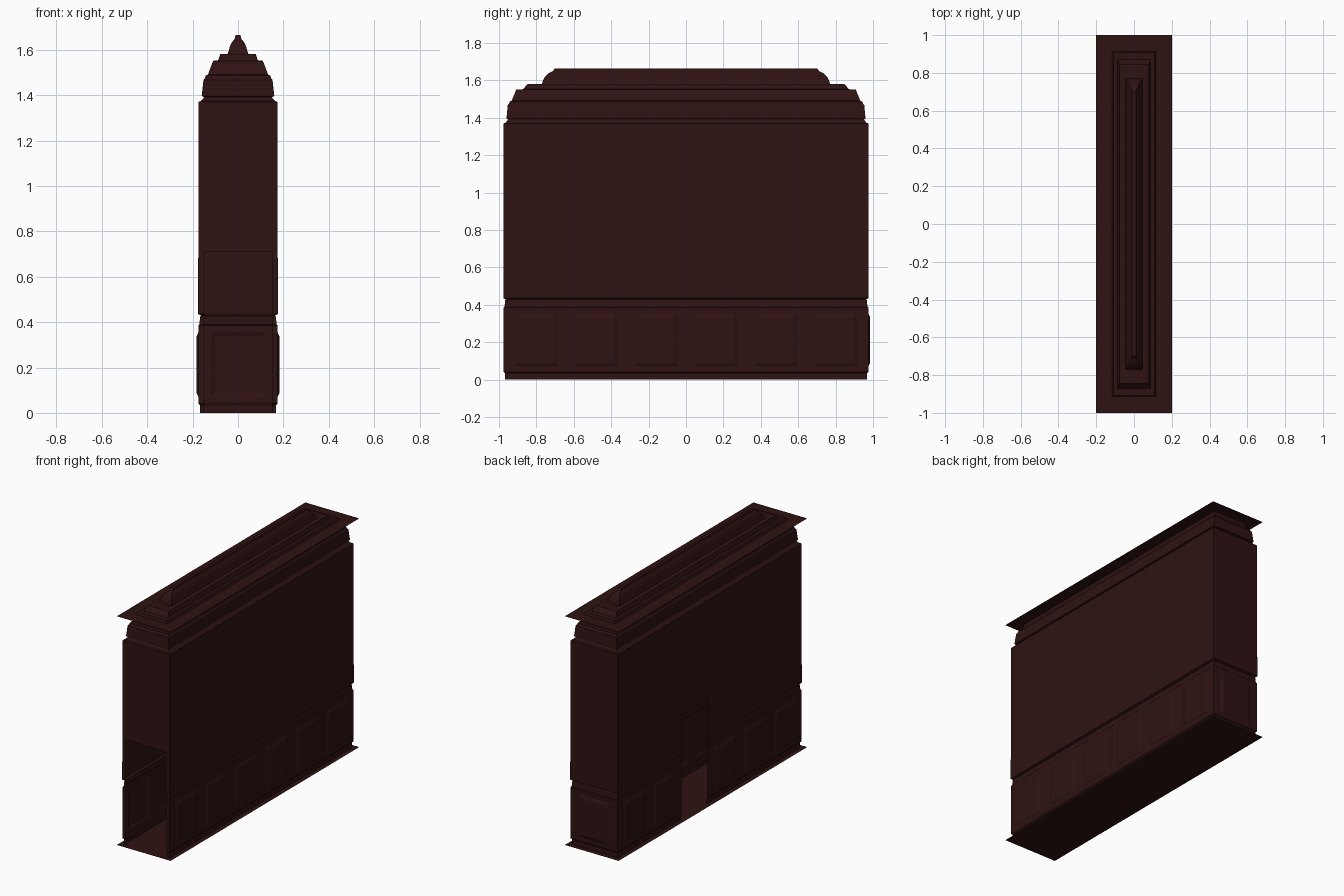
import bpy, bmesh

if "Cube" in bpy.data.objects:
    bpy.data.objects.remove(bpy.data.objects["Cube"])

wood = bpy.data.materials.new("dark_wood")
wood.diffuse_color = (0.028, 0.006, 0.006, 1)
wood.use_nodes = True
wood.node_tree.nodes["Principled BSDF"].inputs["Base Color"].default_value = wood.diffuse_color


def finish(name, bm):
    mesh = bpy.data.meshes.new(name)
    bm.to_mesh(mesh)
    bm.free()
    mesh.materials.append(wood)
    ob = bpy.data.objects.new(name, mesh)
    bpy.context.collection.objects.link(ob)
    return ob


def loft(bm, loops):
    """Skin closed loops of points, one above the other."""
    rings = [[bm.verts.new(p) for p in lp] for lp in loops]
    n = len(rings[0])
    for a, b in zip(rings, rings[1:]):
        for i in range(n):
            j = (i + 1) % n
            bm.faces.new((a[i], a[j], b[j], b[i]))
    return rings


def rect(hx, hy, z):
    return [(-hx, -hy, z), (hx, -hy, z), (hx, hy, z), (-hx, hy, z)]


def stepped_part(name, rows, cap=False):
    bm = bmesh.new()
    rings = loft(bm, [rect(*r) for r in rows])
    if cap:
        bm.faces.new(rings[-1])
    return finish(name, bm)


# Walls: baseboard, wainscot, chair rail and upper wall, with two doorways
PANEL_Y = [-0.80, -0.48, -0.16, 0.16, 0.48, 0.80]
PW, PB, PT = 0.12, 0.065, 0.36
DOOR = (0.02, 0.30)
DOOR_TOP = 0.71
ys = sorted([round(c + s * PW, 3) for c in PANEL_Y for s in (-1, 1)] + list(DOOR))
front_x = [-0.15, 0.15]
back_x = [-0.125, 0.125]


def wall_loop(hx, z):
    hy = hx + 0.8
    pts = [(-hx, -hy)] + [(x, -hy) for x in front_x]
    pts += [(hx, -hy)] + [(hx, y) for y in ys]
    pts += [(hx, hy)] + [(x, hy) for x in reversed(back_x)]
    pts += [(-hx, hy)] + [(-hx, y) for y in reversed(ys)]
    return [(x, y, z) for x, y in pts]


wall_rows = [(0.168, 0), (0.168, 0.035), (0.175, 0.042), (0.175, PB), (0.175, PT),
             (0.175, 0.385), (0.170, 0.39), (0.167, 0.425), (0.163, 0.43),
             (0.177, 0.436), (0.175, DOOR_TOP), (0.175, 1.37)]
bm = bmesh.new()
loft(bm, [wall_loop(*r) for r in wall_rows])

openings, panels = [], []
for f in bm.faces:
    c = f.calc_center_median()
    front = c.y < -0.94 and abs(c.x) < 0.15
    side = c.x < -0.15 and DOOR[0] < c.y < DOOR[1]
    if c.z < DOOR_TOP and (front or side):
        openings.append(f)
    elif PB < c.z < PT:
        on_long = abs(c.x) > 0.17 and abs(c.y) < 0.93
        if on_long and any(abs(c.y - p) < PW for p in PANEL_Y):
            # skip the slivers left beside the side doorway
            if not (c.x < 0 and 0 < c.y < 0.32):
                panels.append(f)
        elif c.y > 0.94 and abs(c.x) < 0.12:
            panels.append(f)

bm.normal_update()
# Right-wall panels split by the door columns are inset as one region
bmesh.ops.inset_region(bm, faces=panels, thickness=0.006, depth=0, use_even_offset=True)
bmesh.ops.inset_region(bm, faces=panels, thickness=0.018, depth=0.008, use_even_offset=True)
bmesh.ops.delete(bm, geom=openings, context='FACES')
finish("panelled_walls", bm)

# Crown moulding above the walls
stepped_part("crown_moulding", [
    (0.175, 0.975, 1.37), (0.164, 0.964, 1.374), (0.152, 0.955, 1.388),
    (0.150, 0.952, 1.393), (0.160, 0.960, 1.396), (0.152, 0.953, 1.468),
    (0.146, 0.946, 1.475), (0.143, 0.943, 1.486), (0.132, 0.932, 1.492),
    (0.118, 0.916, 1.53), (0.109, 0.908, 1.552)])

# Stepped ceiling tray rising to a coved ridge
stepped_part("ceiling_tray", [
    (0.109, 0.908, 1.552), (0.088, 0.872, 1.553), (0.078, 0.845, 1.582),
    (0.046, 0.770, 1.582), (0.040, 0.765, 1.60), (0.034, 0.755, 1.62),
    (0.024, 0.735, 1.638), (0.015, 0.715, 1.648), (0.010, 0.700, 1.665)], cap=True)

# Thin ceiling sheet around the tray
stepped_part("ceiling_sheet", [(0.2, 1.0, 1.535), (0.116, 0.914, 1.535)])

# Floor sheet
bm = bmesh.new()
bm.faces.new([bm.verts.new(p) for p in rect(0.2, 1.0, 0)])
finish("floor", bm)
